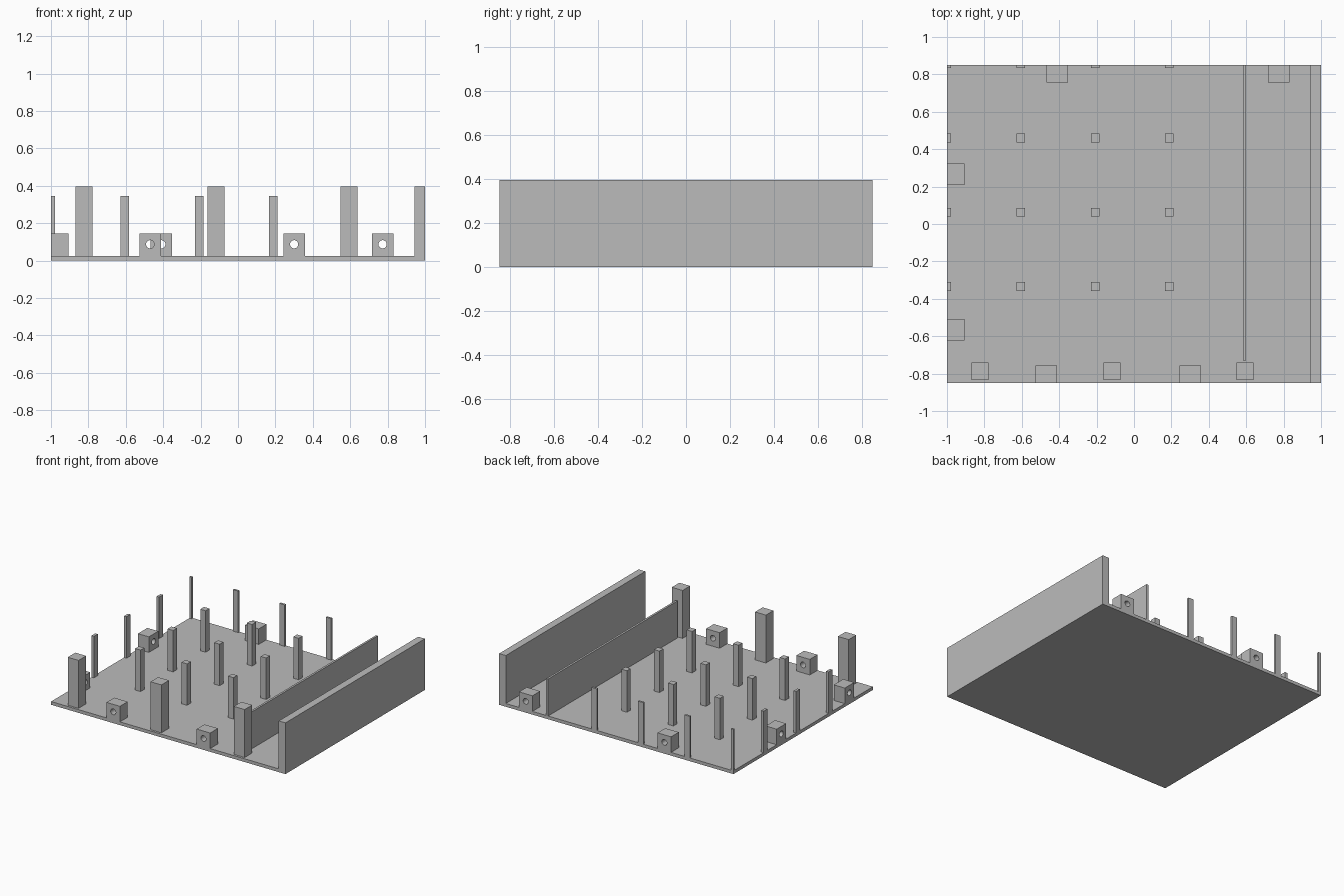
import bpy
import math

cube = bpy.data.objects.get("Cube")
if cube:
    bpy.data.objects.remove(cube, do_unlink=True)

# Single flat grey
grey = bpy.data.materials.new("plain_grey")
grey.use_nodes = True
colour = (0.5, 0.5, 0.5, 1)
grey.diffuse_color = colour
grey.node_tree.nodes["Principled BSDF"].inputs["Base Color"].default_value = colour

HALF_X, HALF_Y = 1.0, 0.85
FLOOR = 0.025


def box(name, x0, x1, y0, y1, z0, z1):
    """Box between two corners, trimmed to the outline of the base plate."""
    x0, x1 = max(x0, -HALF_X), min(x1, HALF_X)
    y0, y1 = max(y0, -HALF_Y), min(y1, HALF_Y)
    bpy.ops.mesh.primitive_cube_add(size=1)
    ob = bpy.context.object
    ob.name = ob.data.name = name
    size = (x1 - x0, y1 - y0, z1 - z0)
    centre = ((x0 + x1) / 2, (y0 + y1) / 2, (z0 + z1) / 2)
    for v in ob.data.vertices:
        v.co = [c * s + m for c, s, m in zip(v.co, size, centre)]
    ob.data.materials.append(grey)
    return ob


def post(name, x, y, width, top):
    h = width / 2
    return box(name, x - h, x + h, y - h, y + h, FLOOR, top)


def drilled_block(name, x, y, along_x):
    """Mounting block with a round through hole."""
    hx, hy = (0.047, 0.0575) if along_x else (0.0575, 0.047)
    ob = box(name, x - hx, x + hx, y - hy, y + hy, FLOOR, 0.145)
    turn = (0, math.pi / 2, 0) if along_x else (math.pi / 2, 0, 0)
    bpy.ops.mesh.primitive_cylinder_add(vertices=32, radius=0.022, depth=0.3,
                                        location=(x, y, 0.087), rotation=turn)
    cutter = bpy.context.object
    cutter.hide_render = True
    cutter.data.materials.append(grey)
    mod = ob.modifiers.new("hole", 'BOOLEAN')
    mod.operation = 'DIFFERENCE'
    mod.solver = 'EXACT'
    mod.object = cutter
    bpy.ops.object.select_all(action='DESELECT')
    ob.select_set(True)
    bpy.context.view_layer.objects.active = ob
    bpy.ops.object.modifier_apply(modifier=mod.name)
    bpy.data.objects.remove(cutter, do_unlink=True)
    bpy.ops.object.shade_smooth_by_angle(angle=math.radians(30))


# Base plate, outer wall and thin divider
box("base_plate", -HALF_X, HALF_X, -HALF_Y, HALF_Y, 0, FLOOR)
box("left_wall", 0.943, HALF_X, -HALF_Y, HALF_Y, 0, 0.395)
box("thin_divider", 0.582, 0.598, -0.73, HALF_Y, FLOOR, 0.31)

# Grid of slim posts, the outer ones trimmed at the plate edge
for i in range(4):
    for j in range(4):
        post(f"slim_post_{i}_{j}", -1.002 + 0.397 * i, 0.857 - 0.397 * j, 0.046, 0.345)

# Thick posts along the front
for i, x in enumerate((-0.824, -0.117, 0.594)):
    post(f"thick_post_{i}", x, -0.787, 0.092, 0.395)

# Drilled mounting blocks along three edges
for i, x in enumerate((-0.47, 0.3)):
    drilled_block(f"front_block_{i}", x, -0.803, False)
for i, x in enumerate((-0.41, 0.773)):
    drilled_block(f"back_block_{i}", x, 0.803, False)
for i, y in enumerate((0.265, -0.565)):
    drilled_block(f"right_block_{i}", -0.953, y, True)
